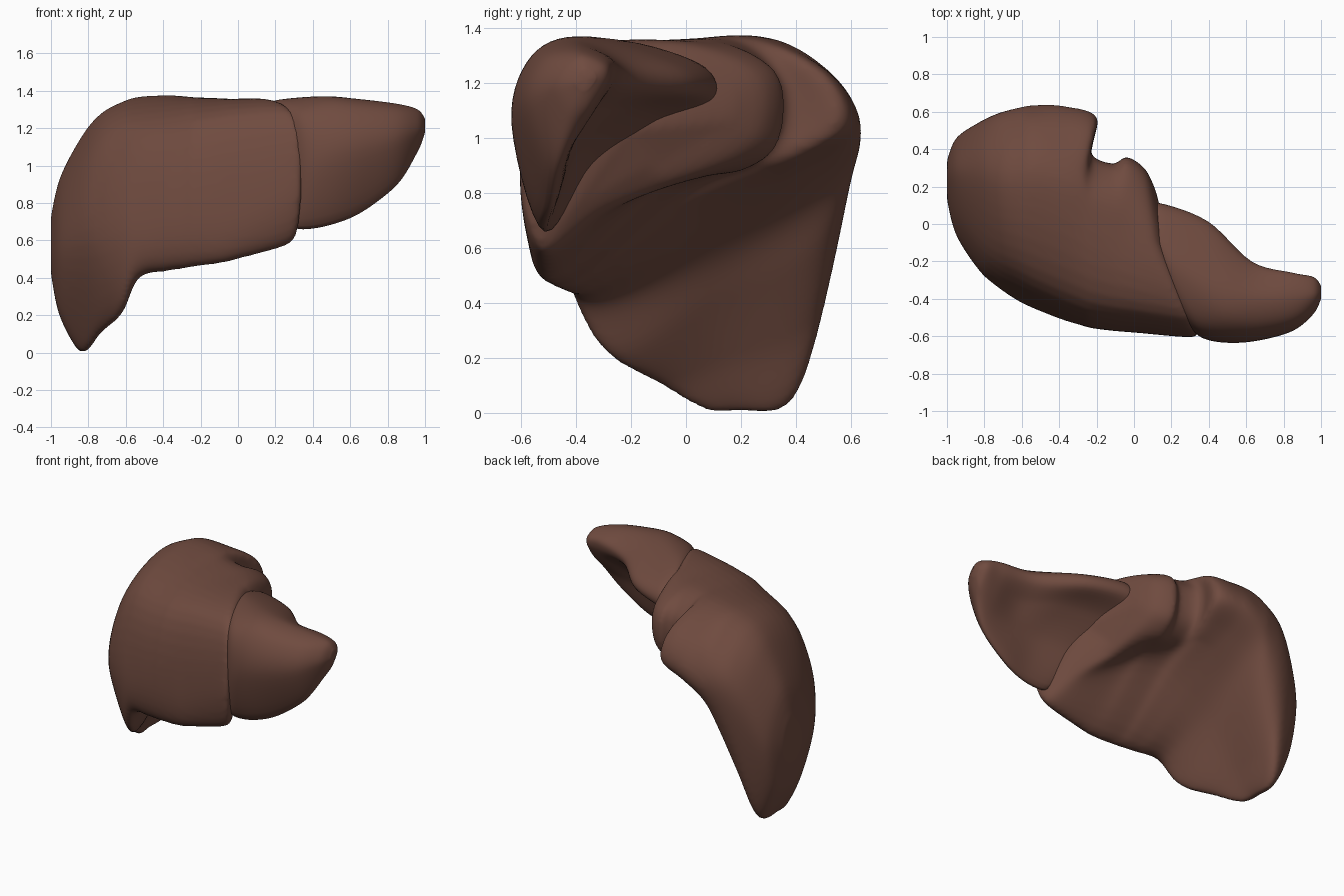
import bpy, bmesh
from mathutils import Vector

# Each section: x, slant, then (y, z) control points in order
# front, lower edge, underside, back low, back, back upper, top, front top
RIGHT = [
    (-1.0, 0, (.13, .52), (.18, .44), (.24, .42), (.31, .48), (.34, .58), (.31, .69), (.25, .73), (.16, .64)),
    (-.95, 0, (-.06, .55), (.09, .24), (.25, .19), (.39, .28), (.46, .58), (.41, .8), (.27, .94), (.04, .81)),
    (-.83, 0, (-.24, .58), (.03, .07), (.19, .005), (.41, .08), (.54, .72), (.48, 1.01), (.25, 1.165), (-.12, .99)),
    (-.73, 0, (-.335, .6), (-.14, .13), (.13, .19), (.46, .34), (.59, .88), (.5, 1.14), (.22, 1.28), (-.2, 1.1)),
    (-.62, 0, (-.41, .65), (-.28, .215), (.1, .4), (.47, .58), (.62, .95), (.52, 1.2), (.22, 1.34), (-.25, 1.17)),
    (-.53, 0, (-.45, .7), (-.36, .4), (.08, .56), (.47, .77), (.635, .98), (.52, 1.24), (.22, 1.367), (-.295, 1.19)),
    (-.38, 0, (-.51, .73), (-.41, .435), (.05, .69), (.44, .87), (.63, 1.03), (.51, 1.25), (.18, 1.375), (-.36, 1.21)),
]
MIDDLE = [
    (-.28, -.3, (-.54, .75), (-.44, .45), (.03, .77), (.39, .92), (.57, 1.06), (.47, 1.26), (.14, 1.37), (-.4, 1.23)),
    (-.23, 0, (-.555, .75), (-.455, .46), (0, .81), (.25, .92), (.37, 1.05), (.34, 1.24), (.1, 1.365), (-.42, 1.24)),
    (-.11, 0, (-.57, .75), (-.48, .475), (-.06, .82), (.2, .89), (.31, 1.03), (.29, 1.25), (.05, 1.36), (-.445, 1.255)),
    (-.03, .08, (-.58, .77), (-.495, .5), (-.13, .81), (.22, .89), (.345, 1.01), (.32, 1.25), (.02, 1.355), (-.46, 1.27)),
    (.1, .41, (-.605, .88), (-.52, .58), (-.28, .74), (.15, .92), (.28, 1.04), (.25, 1.24), (-.08, 1.352), (-.5, 1.285)),
    (.145, .41, (-.57, .92), (-.5, .67), (-.33, .79), (.05, 1.0), (.17, 1.08), (.14, 1.2), (-.1, 1.31), (-.5, 1.24)),
]
LEFT = [
    (.10, .41, (-.54, 1.0), (-.49, .7), (-.32, .9), (-.1, 1.04), (.07, 1.12), (.03, 1.23), (-.27, 1.32), (-.49, 1.25)),
    (.16, .41, (-.61, 1.0), (-.51, .66), (-.34, .91), (-.1, 1.06), (.1, 1.15), (.05, 1.27), (-.25, 1.352), (-.54, 1.28)),
    (.40, .2, (-.635, 1.05), (-.52, .68), (-.39, .95), (-.2, 1.1), (0, 1.17), (-.04, 1.27), (-.36, 1.37), (-.56, 1.3)),
    (.62, .1, (-.62, 1.08), (-.5, .75), (-.41, .97), (-.33, 1.1), (-.21, 1.2), (-.23, 1.28), (-.4, 1.355), (-.56, 1.29)),
    (.85, 0, (-.57, 1.13), (-.48, .9), (-.4, 1.0), (-.32, 1.12), (-.265, 1.22), (-.28, 1.29), (-.4, 1.33), (-.52, 1.28)),
    (.96, 0, (-.48, 1.18), (-.43, 1.08), (-.37, 1.09), (-.32, 1.15), (-.285, 1.22), (-.3, 1.27), (-.38, 1.3), (-.45, 1.26)),
    (1.0, 0, (-.4, 1.2), (-.38, 1.18), (-.36, 1.18), (-.34, 1.2), (-.33, 1.22), (-.34, 1.24), (-.37, 1.25), (-.39, 1.23)),
]


def spline(a, b, c, d, t):
    return b + (c - a) * (t / 2) + (a * 2 - b * 5 + c * 4 - d) * (t * t / 2) \
        + (b * 3 - a - c * 3 + d) * (t ** 3 / 2)


def offset(slant, y):
    # negative slant only hooks the rear; positive slant follows the lobe groove
    if slant < 0:
        return -slant * max(0, y - .3)
    d = y + .1
    return -slant * (d if d < 0 else d * .25)


def ring(section, steps=7):
    x, slant, *pts = section
    out = []
    n = len(pts)
    for i in range(n):
        p = [Vector(pts[(i + k) % n]) for k in (-1, 0, 1, 2)]
        for s in range(steps):
            y, z = spline(*p, s / steps)
            out.append(Vector((x + offset(slant, y), y, z)))
    return out


def loft(bm, sections, steps=6):
    rings = [ring(s) for s in sections]
    last = len(rings) - 1
    rows = []
    for i in range(last):
        q = [rings[max(0, min(last, i + k))] for k in (-1, 0, 1, 2)]
        for s in range(steps):
            rows.append([spline(*v, s / steps) for v in zip(*q)])
    rows.append(rings[-1])
    vs = [[bm.verts.new(p) for p in r] for r in rows]
    n = len(vs[0])
    for a, b in zip(vs, vs[1:]):
        for j in range(n):
            k = (j + 1) % n
            bm.faces.new((a[j], a[k], b[k], b[j]))
    # end caps as fans
    for r, flip in ((vs[0], True), (vs[-1], False)):
        c = bm.verts.new(sum((v.co for v in r), Vector()) / n)
        for j in range(n):
            k = (j + 1) % n
            bm.faces.new((r[k], r[j], c) if flip else (r[j], r[k], c))
    bmesh.ops.recalc_face_normals(bm, faces=bm.faces)


def finish(bm, name, mat):
    for f in bm.faces:
        f.smooth = True
    me = bpy.data.meshes.new(name)
    bm.to_mesh(me)
    bm.free()
    me.materials.append(mat)
    ob = bpy.data.objects.new(name, me)
    bpy.context.collection.objects.link(ob)
    return ob


brown = bpy.data.materials.new("liver brown")
brown.diffuse_color = (.16, .07, .05, 1)

# Right lobe with the rear notch and caudate bulge
bm = bmesh.new()
loft(bm, RIGHT + MIDDLE)
right = finish(bm, "right_lobe", brown)
m = right.modifiers.new("even_out", 'REMESH')
m.mode = 'VOXEL'
m.voxel_size = .014
m.use_smooth_shade = True
m = right.modifiers.new("soften", 'SMOOTH')
m.factor = .5
m.iterations = 10

# Left lobe, tucked into the right one so a groove is left between them
bm = bmesh.new()
loft(bm, LEFT)
finish(bm, "left_lobe", brown)
